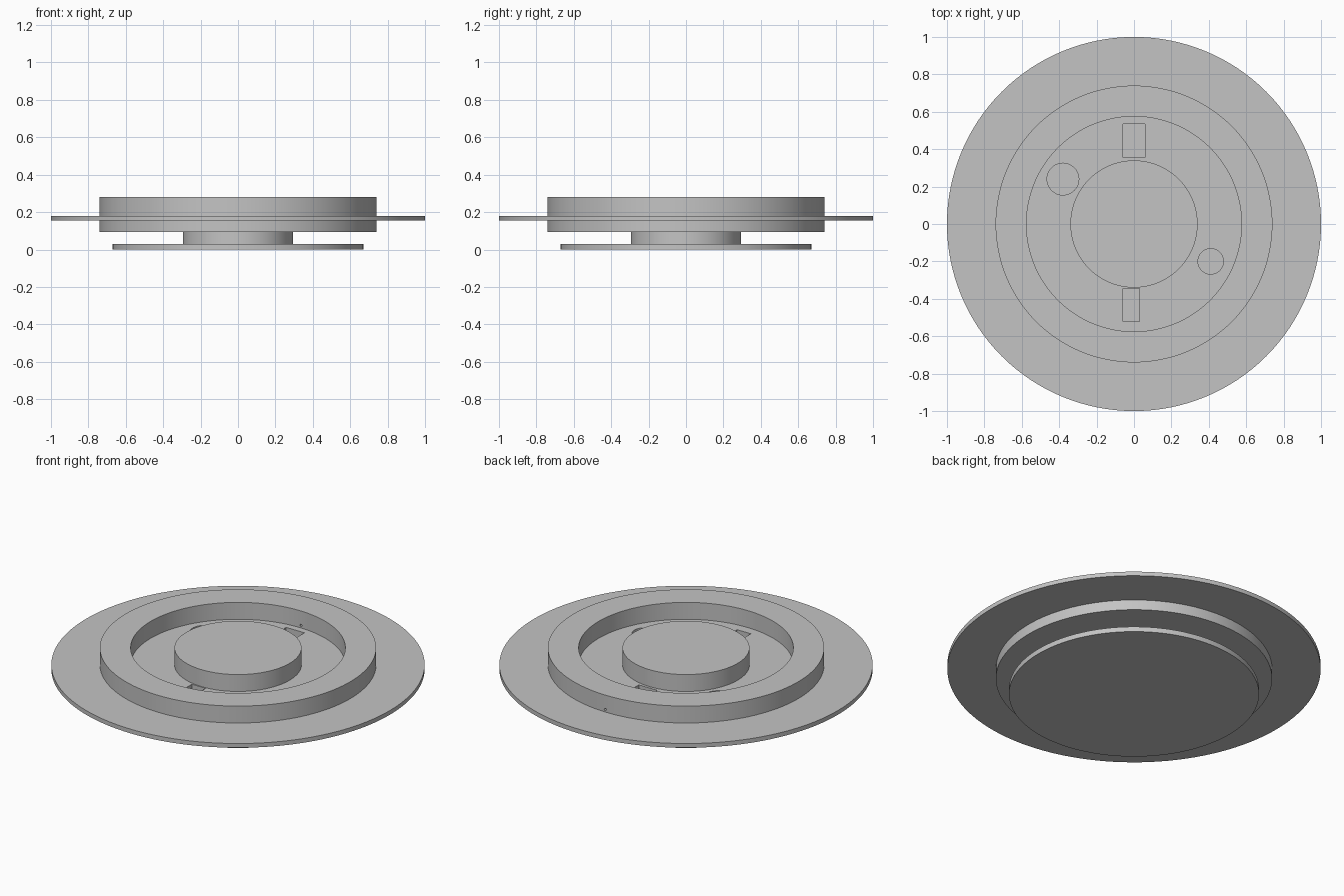
import bpy, math

if "Cube" in bpy.data.objects:
    bpy.data.objects.remove(bpy.data.objects["Cube"])

grey = bpy.data.materials.new("light_grey")
grey.diffuse_color = (0.55, 0.55, 0.55, 1)
grey.use_nodes = True
grey.node_tree.nodes["Principled BSDF"].inputs["Base Color"].default_value = grey.diffuse_color
SIDES = 128


def finish(ob, name):
    ob.name = name
    ob.data.materials.clear()
    ob.data.materials.append(grey)
    return ob


def disc(name, r, z0, z1, x=0, y=0, sides=SIDES):
    bpy.ops.mesh.primitive_cylinder_add(vertices=sides, radius=r, depth=z1 - z0,
                                        location=(x, y, (z0 + z1) / 2))
    return finish(bpy.context.object, name)


def box(name, x0, x1, y0, y1, z0, z1):
    bpy.ops.mesh.primitive_cube_add(size=1, location=((x0 + x1) / 2, (y0 + y1) / 2, (z0 + z1) / 2))
    ob = bpy.context.object
    ob.scale = (x1 - x0, y1 - y0, z1 - z0)
    bpy.ops.object.transform_apply(location=False, rotation=False, scale=True)
    return finish(ob, name)


def lathe(name, profile):
    """Spin a closed (radius, z) outline around z; radius 0 points are shared."""
    verts, rings, faces = [], [], []
    for r, z in profile:
        n = 1 if r == 0 else SIDES
        rings.append([len(verts) + i for i in range(n)])
        for i in range(n):
            a = 2 * math.pi * i / SIDES
            verts.append((r * math.cos(a), r * math.sin(a), z))
    for lo, hi in zip(rings, rings[1:]):
        for i in range(SIDES):
            j = (i + 1) % SIDES
            if len(lo) == 1:
                faces.append((lo[0], hi[j], hi[i]))
            elif len(hi) == 1:
                faces.append((lo[i], lo[j], hi[0]))
            else:
                faces.append((lo[i], lo[j], hi[j], hi[i]))
    me = bpy.data.meshes.new(name)
    me.from_pydata(verts, [], faces)
    ob = bpy.data.objects.new(name, me)
    bpy.context.collection.objects.link(ob)
    return finish(ob, name)


# One turned body: foot plate, neck, drum, flange, raised rim, sunken floor, hub
body = lathe("turned_body", [
    (0, 0), (0.67, 0), (0.67, 0.03), (0.295, 0.03), (0.295, 0.095),
    (0.74, 0.095), (0.74, 0.155), (1, 0.155), (1, 0.18), (0.74, 0.18),
    (0.74, 0.28), (0.575, 0.28), (0.575, 0.18), (0.34, 0.18), (0.34, 0.28), (0, 0.28)])

# Openings through the sunken floor
cutters = [
    box("back_slot_cutter", -0.06, 0.06, 0.355, 0.535, 0.06, 0.23),
    box("front_slot_cutter", -0.06, 0.03, -0.52, -0.345, 0.06, 0.23),
    disc("large_hole_cutter", 0.085, 0.06, 0.23, -0.38, 0.24, 48),
    disc("small_hole_cutter", 0.068, 0.06, 0.23, 0.41, -0.20, 48),
]
# Pin hole through the back of the rim
pin = disc("pin_hole_cutter", 0.007, -0.15, 0.15, sides=12)
pin.rotation_euler.x = math.pi / 2
pin.location = (0.01, 0.66, 0.195)
cutters.append(pin)

for c in cutters:
    c.hide_render = True
    c.hide_set(True)
    m = body.modifiers.new(c.name, 'BOOLEAN')
    m.operation = 'DIFFERENCE'
    m.solver = 'EXACT'
    m.object = c

# Apply the cuts, drop the cutters, smooth the round walls
bpy.ops.object.select_all(action='DESELECT')
bpy.context.view_layer.objects.active = body
body.select_set(True)
for m in list(body.modifiers):
    bpy.ops.object.modifier_apply(modifier=m.name)
for c in cutters:
    bpy.data.objects.remove(c)
bpy.ops.object.shade_smooth_by_angle(angle=math.radians(30))
